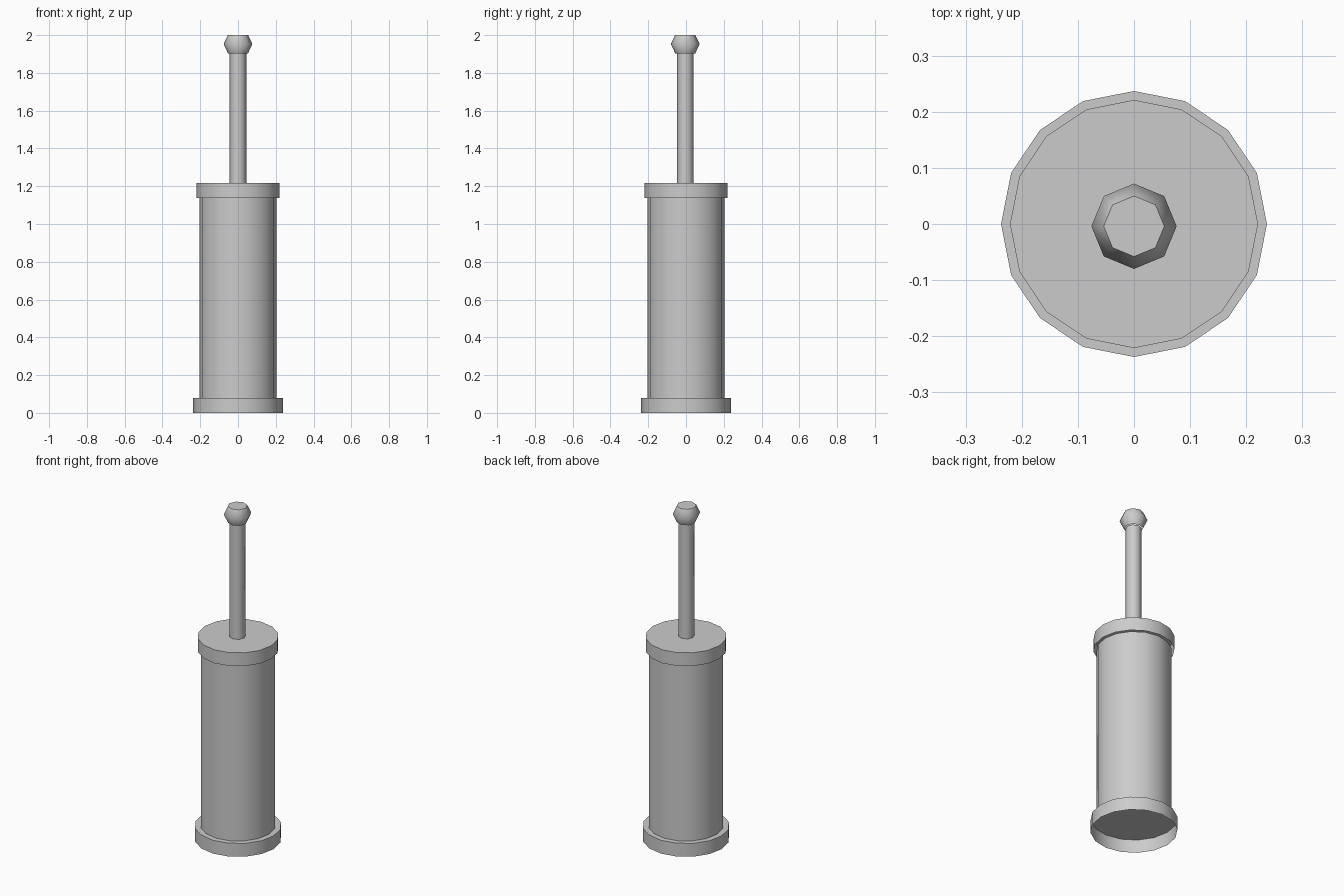
import bpy, bmesh, math

if "Cube" in bpy.data.objects:
    bpy.data.objects.remove(bpy.data.objects["Cube"])


def turned_part(name, profile, sides, y=0.0):
    """Stack rings of (radius, z); closed on top, open underneath."""
    bm = bmesh.new()
    rings = []
    for r, z in profile:
        angles = [2 * math.pi * i / sides for i in range(sides)]
        rings.append([bm.verts.new((r * math.cos(a), r * math.sin(a) + y, z)) for a in angles])
    for low, high in zip(rings, rings[1:]):
        for i in range(sides):
            j = (i + 1) % sides
            bm.faces.new((low[i], low[j], high[j], high[i]))
    bm.faces.new(rings[-1])
    mesh = bpy.data.meshes.new(name)
    bm.to_mesh(mesh)
    bm.free()
    obj = bpy.data.objects.new(name, mesh)
    bpy.context.collection.objects.link(obj)
    # Smooth walls, sharp cap edges
    bpy.ops.object.select_all(action='DESELECT')
    obj.select_set(True)
    bpy.context.view_layer.objects.active = obj
    bpy.ops.object.shade_smooth_by_angle(angle=math.radians(58))
    return obj


# Holder: base cap, tall body and lid cap
turned_part("base", [(0.237, 0.0), (0.237, 0.08)], 16)
turned_part("body", [(0.205, 0.08), (0.205, 1.137)], 16)
turned_part("lid", [(0.221, 1.137), (0.221, 1.217)], 16)

# Brush handle and faceted knob, set very slightly forward
turned_part("handle", [(0.044, 1.217), (0.044, 1.903)], 8, -0.004)
turned_part("knob", [(0.053, 1.903), (0.076, 1.953), (0.054, 2.0)], 8, -0.004)
